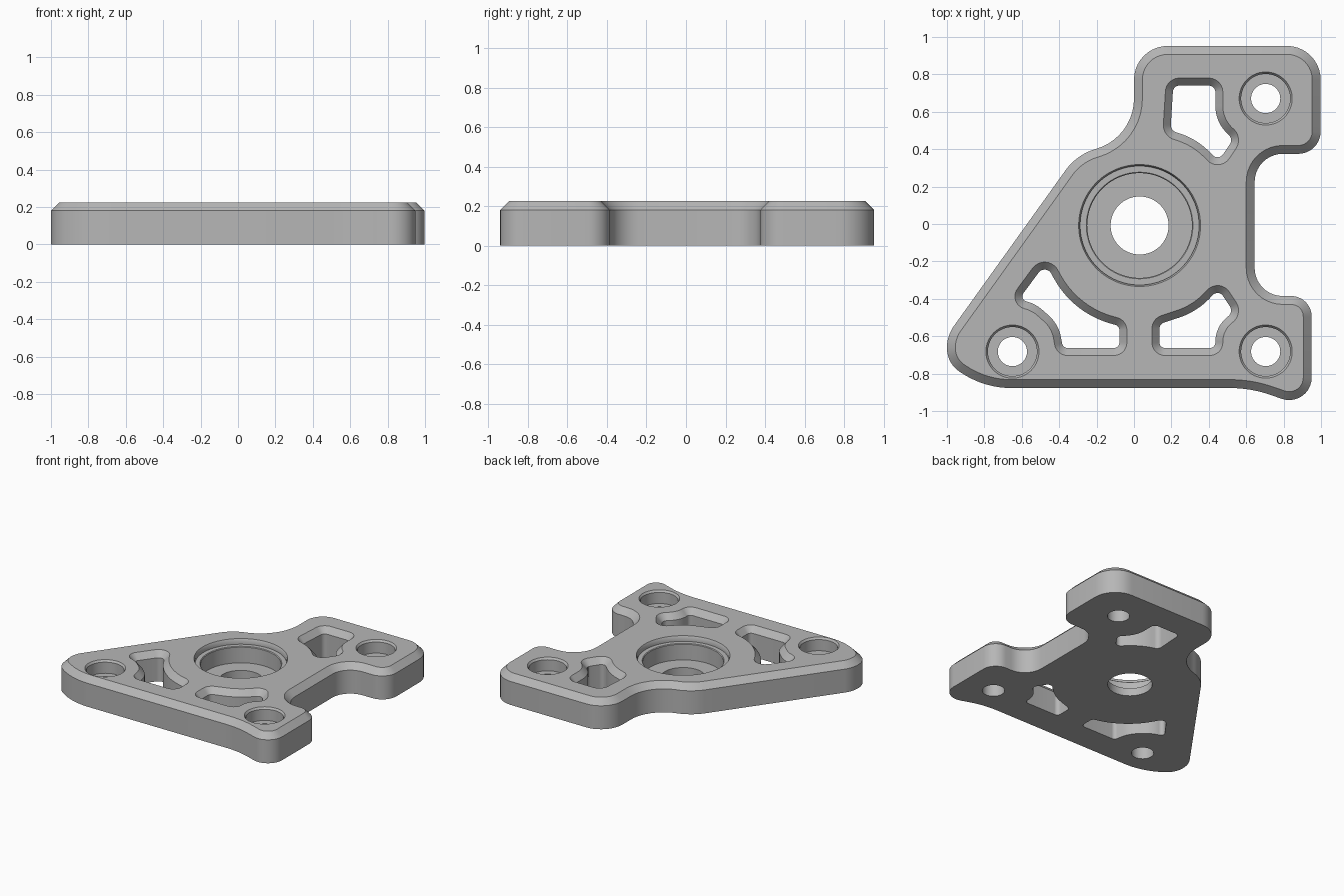
import bpy, bmesh, math
from mathutils import Vector

if "Cube" in bpy.data.objects:
    bpy.data.objects.remove(bpy.data.objects["Cube"], do_unlink=True)

HEIGHT = 0.225
CHAMFER = 0.045
SHOULDER = HEIGHT - CHAMFER

grey = bpy.data.materials.new("machined_grey")
grey.use_nodes = True
grey.diffuse_color = (0.47, 0.47, 0.47, 1)
grey.node_tree.nodes["Principled BSDF"].inputs["Base Color"].default_value = (0.47, 0.47, 0.47, 1)


def rounded(corners, steps=10):
    """Counter-clockwise (x, y, radius) corners -> list of (point, outward normal)."""
    loop = []
    count = len(corners)
    for i, (x, y, r) in enumerate(corners):
        here = Vector((x, y))
        d_in = (here - Vector(corners[i - 1][:2])).normalized()
        d_out = (Vector(corners[(i + 1) % count][:2]) - here).normalized()
        turn = math.atan2(d_in.x * d_out.y - d_in.y * d_out.x, d_in.dot(d_out))
        side = math.copysign(1, turn)
        start = here - d_in * r * math.tan(abs(turn) / 2)
        normal = Vector((d_in.y, -d_in.x))
        centre = start - normal * r * side
        first = math.atan2(normal.y, normal.x)
        for s in range(steps + 1):
            a = first + turn * s / steps
            n = Vector((math.cos(a), math.sin(a)))
            loop.append((centre + n * r * side, n))
    return loop


def circle(x, y, sides=72):
    """Zero-size loop; the level offset becomes the radius."""
    angles = [math.tau * i / sides for i in range(sides)]
    return [(Vector((x, y)), Vector((math.cos(a), math.sin(a)))) for a in angles]


def stack(name, loop, levels):
    """Solid skinned through (offset, z) levels of one loop."""
    bm = bmesh.new()
    rings = [[bm.verts.new((*(p + n * off), z)) for p, n in loop] for off, z in levels]
    for low, high in zip(rings, rings[1:]):
        for i in range(len(loop)):
            j = (i + 1) % len(loop)
            bm.faces.new((low[i], low[j], high[j], high[i]))
    bm.faces.new(rings[0][::-1])
    bm.faces.new(rings[-1])
    mesh = bpy.data.meshes.new(name)
    bm.to_mesh(mesh)
    bm.free()
    mesh.materials.append(grey)
    obj = bpy.data.objects.new(name, mesh)
    bpy.context.collection.objects.link(obj)
    return obj


# Plate outline with chamfered top edge
outline = rounded([
    (-1, -0.597, 0.2), (-1, -0.745, 0.15), (-0.8, -0.877, 0.48),
    (0.623, -0.877, 0.66), (0.95, -0.99, 0.12),
    (0.95, -0.385, 0.11), (0.645, -0.385, 0.15),
    (0.645, 0.375, 0.15), (0.998, 0.375, 0.12),
    (0.998, 0.952, 0.18), (0, 0.952, 0.18),
    (0, 0.462, 0.28), (-0.306, 0.371, 0.3),
])
plate = stack("mounting_plate", outline, [(0, 0), (0, SHOULDER), (-CHAMFER, HEIGHT)])

# Lightening windows, flared at the top
windows = {
    "back_window": [
        (0.21, 0.74, 0.035), (0.195, 0.5, 0.04), (0.335, 0.455, 0.4),
        (0.452, 0.337, 0.035), (0.532, 0.455, 0.04),
        (0.435, 0.54, 0.2), (0.435, 0.74, 0.035)],
    "front_left_window": [
        (0.136, -0.663, 0.03), (0.435, -0.663, 0.03), (0.435, -0.55, 0.17),
        (0.532, -0.47, 0.04), (0.452, -0.348, 0.035),
        (0.335, -0.47, 0.4), (0.136, -0.535, 0.035)],
    "front_right_window": [
        (-0.078, -0.663, 0.03), (-0.078, -0.545, 0.03), (-0.324, -0.48, 0.5),
        (-0.473, -0.21, 0.04), (-0.618, -0.406, 0.028),
        (-0.532, -0.422, 0.2), (-0.404, -0.535, 0.2), (-0.38, -0.663, 0.03)],
}
cutters = []
for name, corners in windows.items():
    flare = [(0, -0.1), (0, SHOULDER), (0.04, HEIGHT), (0.04, 0.3)]
    cutters.append(stack(name, rounded(corners), flare))

# Central bearing seat
seat = [(0.155, -0.1), (0.155, 0.06), (0.28, 0.06), (0.28, 0.18), (0.285, 0.185),
        (0.318, 0.185), (0.318, 0.21), (0.326, HEIGHT), (0.326, 0.3)]
cutters.append(stack("bearing_seat", circle(0.03, -0.008, 96), seat))

# Counterbored screw holes
for x, y in ((0.704, 0.671), (0.704, -0.682), (-0.65, -0.682)):
    bore = [(0.078, -0.1), (0.078, 0.125), (0.131, 0.125), (0.131, 0.21),
            (0.142, HEIGHT), (0.142, 0.3)]
    cutters.append(stack("screw_hole", circle(x, y), bore))

# Cut every opening out of the plate
bpy.ops.object.select_all(action="DESELECT")
bpy.context.view_layer.objects.active = plate
plate.select_set(True)
for cutter in cutters:
    cutter.hide_render = True
    cut = plate.modifiers.new(cutter.name, "BOOLEAN")
    cut.operation = "DIFFERENCE"
    cut.solver = "EXACT"
    cut.object = cutter
    bpy.ops.object.modifier_apply(modifier=cut.name)
    bpy.data.objects.remove(cutter, do_unlink=True)
bpy.ops.object.shade_smooth_by_angle(angle=math.radians(30))
